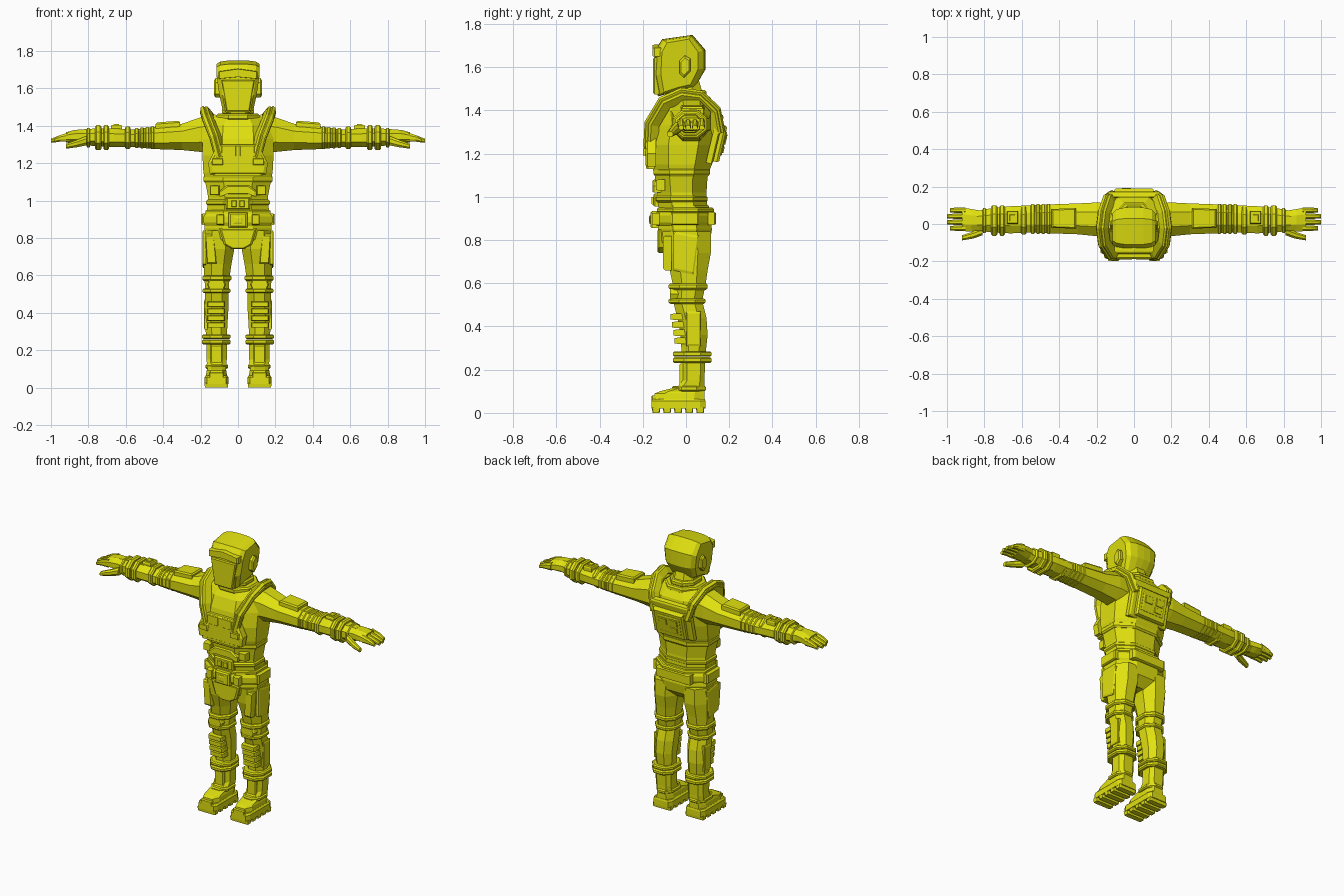
import bpy, bmesh, math
from mathutils import Vector

suit = bpy.data.materials.new("suit yellow")
suit.diffuse_color = (0.75, 0.75, 0.005, 1)


def skin(name, rings, mirror=True):
    """Bridge equal point rings and cap both ends."""
    bm = bmesh.new()
    vs = [[bm.verts.new(p) for p in r] for r in rings]
    n = len(vs[0])
    for a, b in zip(vs, vs[1:]):
        for i in range(n):
            bm.faces.new((a[i], a[(i + 1) % n], b[(i + 1) % n], b[i]))
    bm.faces.new(vs[0])
    bm.faces.new(vs[-1])
    bmesh.ops.recalc_face_normals(bm, faces=bm.faces)
    me = bpy.data.meshes.new(name)
    bm.to_mesh(me)
    bm.free()
    me.materials.append(suit)
    ob = bpy.data.objects.new(name, me)
    bpy.context.collection.objects.link(ob)
    if mirror:
        ob.modifiers.new("mirror", 'MIRROR').use_clip = False
    return ob


def loft(name, rings, axis='z', mirror=True, c=0.28):
    """Rings are (position, u0, u1, v0, v1): chamfered rectangles along an axis."""
    out = []
    for p, u0, u1, v0, v1 in rings:
        a, b = (u1 - u0) * c, (v1 - v0) * c
        uv = [(u0 + a, v0), (u1 - a, v0), (u1, v0 + b), (u1, v1 - b),
              (u1 - a, v1), (u0 + a, v1), (u0, v1 - b), (u0, v0 + b)]
        out.append([(u, v, p) if axis == 'z' else (p, u, v) if axis == 'x' else (u, p, v)
                    for u, v in uv])
    return skin(name, out, mirror)


def band(name, p0, p1, u0, u1, v0, v1, axis='z', mirror=True):
    """Strap ring with bevelled rims."""
    e, d = 0.008, (p1 - p0) * 0.25
    s = (u0 + e, u1 - e, v0 + e, v1 - e)
    f = (u0, u1, v0, v1)
    return loft(name, [(p0, *s), (p0 + d, *f), (p1 - d, *f), (p1, *s)], axis, mirror)


def plate(name, pts, offset, inset=0.88, mirror=True):
    """Polygon raised along an offset with a sloped rim."""
    pts, off = [Vector(p) for p in pts], Vector(offset)
    mid = sum(pts, Vector()) / len(pts)
    top = [mid + (p - mid) * inset + off for p in pts]
    return skin(name, [[p - off for p in pts], [p + off * 0.6 for p in pts], top], mirror)


def front(name, xz, y, depth, mirror=True, inset=0.88):
    return plate(name, [(x, y, z) for x, z in xz], (0, -depth, 0), inset, mirror)


def box(x0, x1, z0, z1):
    return [(x0, z0), (x1, z0), (x1, z1), (x0, z1)]


# Head: side profile skinned across the width, narrowing to the jaw
prof = [(-.13, 1.465), (-.15, 1.56), (-.143, 1.68), (-.11, 1.73), (.03, 1.75),
        (.09, 1.68), (.09, 1.59), (.04, 1.505), (-.04, 1.49)]
rings = []
for x, s in ((-.115, .72), (-.095, .9), (-.05, .985), (0, 1), (.05, .985), (.095, .9), (.115, .72)):
    ring = []
    for y, z in prof:
        y, z = -.03 + (y + .03) * s, 1.61 + (z - 1.61) * (s * .5 + .5)
        ring.append((x * (.68 + .32 * min(1, max(0, (z - 1.465) / .17))), y, z))
    rings.append(ring)
skin("helmet", rings, False)
front("face_shield", [(-.09, 1.645), (-.062, 1.475), (.062, 1.475), (.09, 1.645)], -.138, .014, False, .93)
front("brim", [(-.105, 1.65), (0, 1.66), (.105, 1.65), (.105, 1.69), (0, 1.705), (-.105, 1.69)],
      -.13, .025, False, .93)
plate("ear_guard", [(.108, y, z) for y, z in
      ((-.01, 1.55), (.02, 1.58), (.02, 1.64), (-.005, 1.655), (-.03, 1.63), (-.03, 1.57))], (.02, 0, 0), .75)

# Neck and collar
loft("neck", [(1.4, -.09, .09, -.09, .1), (1.54, -.065, .065, -.08, .06)], mirror=False)
band("collar_upper", 1.46, 1.495, -.085, .085, -.095, .095, mirror=False)
band("collar_lower", 1.43, 1.465, -.115, .115, -.115, .115, mirror=False)

# Torso
loft("torso", [(.94, -.165, .165, -.125, .1), (1.02, -.16, .16, -.135, .095),
               (1.1, -.175, .175, -.145, .1), (1.15, -.185, .185, -.16, .12),
               (1.24, -.19, .19, -.17, .145), (1.33, -.19, .19, -.155, .155),
               (1.40, -.18, .18, -.13, .14), (1.46, -.11, .11, -.09, .1)], mirror=False)
front("chest_plate", [(-.15, 1.14), (.15, 1.14), (.16, 1.2), (.11, 1.3), (-.11, 1.3), (-.16, 1.2)],
      -.163, .025, False, .9)
front("chest_panel", box(.008, .09, 1.235, 1.295), -.18, .01)
front("chest_box", box(.08, .14, 1.19, 1.225), -.18, .018)
front("chest_strip", box(-.13, .13, 1.13, 1.15), -.165, .02, False)
front("chest_knob", [(-.1 + .025 * math.cos(i * math.pi / 4), 1.215 + .025 * math.sin(i * math.pi / 4))
                     for i in range(8)], -.182, .012, False, .7)
front("belly_plate", [(-.1, 1.02), (-.06, 1.035), (.06, 1.035), (.1, 1.02), (.1, 1.05),
                      (.06, 1.08), (-.06, 1.08), (-.1, 1.05)], -.135, .02, False)
front("belly_box", box(-.065, .065, .955, 1.015), -.135, .015, False)
front("belly_button", box(.008, .035, .965, 1.0), -.15, .01)
front("side_clip", box(.1, .15, 1.03, 1.08), -.118, .02)
band("rib_band", 1.095, 1.135, -.185, .185, -.15, .11, mirror=False)
band("waist_band", .975, 1.005, -.17, .17, -.14, .1, mirror=False)

# Shoulder straps running from chest over to the back
path = [(.095, -.165, 1.23), (.125, -.16, 1.34), (.165, -.1, 1.44), (.175, -.02, 1.475),
        (.165, .06, 1.465), (.14, .13, 1.40), (.11, .15, 1.30)]
for nm, w, t in (("shoulder_strap", .026, .022), ("strap_ridge", .013, .032)):
    rings = []
    for i, p in enumerate(path):
        p = Vector(p)
        d = (Vector(path[min(i + 1, 6)]) - Vector(path[max(i - 1, 0)])).normalized()
        up = Vector((p.x * .7, p.y, (p.z - 1.3) * .9))
        up = (up - d * up.dot(d)).normalized()
        s = d.cross(up) * w
        rings.append([p - s - up * .03, p + s - up * .03, p + s + up * t * .6,
                      p + s * .7 + up * t, p - s * .7 + up * t, p - s + up * t * .6])
    skin(nm, rings)

# Back pack with control panels on its sloped face
n = Vector((0, .96, -.25))


def back(name, x0, x1, a, b, lift, depth, mirror=False):
    lo, hi = Vector((0, .125, 1.165)), Vector((0, .165, 1.335))
    pts = [lo.lerp(hi, t) + n * lift + Vector((x, 0, 0)) for x, t in ((x0, a), (x1, a), (x1, b), (x0, b))]
    plate(name, pts, n * depth, .92, mirror)


back("pack", -.105, .105, 0, 1, 0, .028)
back("pack_panel", -.08, .08, .2, .85, .026, .007)
back("pack_display", .01, .065, .5, .75, .032, .006)
back("pack_lower_key", -.06, -.01, .28, .45, .032, .006)
back("pack_dial", -.065, -.015, .52, .78, .032, .006)
back("back_yoke", -.14, .14, -.08, 1.25, -.015, .016)

# Hips, belt and flap
loft("hips", [(.74, -.06, .06, -.07, .06), (.79, -.16, .16, -.12, .11), (.85, -.18, .18, -.13, .12),
              (.96, -.165, .165, -.125, .105)], mirror=False)
band("belt", .865, .93, -.185, .185, -.145, .125, mirror=False)
band("belt_rim", .925, .95, -.175, .175, -.135, .13, mirror=False)
front("buckle", box(-.05, .05, .855, .935), -.145, .02, False, .8)
front("buckle_center", box(-.025, .025, .875, .915), -.163, .008, False, .6)
front("belt_pouch", box(.075, .115, .87, .925), -.14, .018)
front("groin_flap", [(-.1, .85), (-.075, .765), (-.03, .74), (.03, .74), (.075, .765), (.1, .85)],
      -.112, .02, False)
plate("hip_pouch", [(.18, y, z) for y, z in ((-.07, .87), (.06, .87), (.06, .93), (-.07, .93))], (.015, 0, 0))
plate("back_belt_pad", [(x, .12, z) for x, z in box(-.12, .12, .87, .93)], (0, .018, 0), mirror=False)

# Legs
loft("leg", [(.84, .02, .185, -.11, .115), (.74, .02, .188, -.1, .115), (.66, .035, .184, -.075, .1),
             (.59, .045, .18, -.06, .09), (.52, .05, .175, -.06, .075), (.44, .05, .178, -.04, .095),
             (.36, .055, .178, -.025, .1), (.27, .06, .17, -.02, .09)])
for nm, z0, z1, b in (("knee_band_upper", .57, .6, (.035, .19, -.08, .1)),
                      ("knee_band_lower", .505, .53, (.04, .19, -.08, .09)),
                      ("calf_band_upper", .26, .285, (.04, .192, -.06, .118)),
                      ("calf_band_lower", .23, .258, (.04, .192, -.06, .118))):
    band(nm, z0, z1, *b)
front("knee_pad", [(.075, .525), (.155, .525), (.165, .55), (.155, .575), (.075, .575), (.065, .55)], -.055, .02)
for i in range(4):
    z = .32 + i * .037
    front("shin_plate", box(.07, .165, z, z + .028), -.025 - i * .006, .028)
plate("thigh_panel", [(.181, y, z) for y, z in ((-.06, .66), (.035, .64), (.06, .82), (-.06, .84))], (.01, 0, 0))
front("thigh_pocket", [(.115, .66), (.165, .66), (.175, .82), (.13, .82)], -.086, .02)
plate("calf_panel", [(.172, y, z) for y, z in ((0, .31), (.07, .31), (.07, .47), (0, .47))], (.01, 0, 0))

# Boots
loft("boot", [(.06, .058, .172, -.15, .085), (.09, .062, .168, -.145, .085), (.1, .066, .164, -.12, .085),
              (.12, .062, .166, -.04, .085), (.15, .06, .168, -.015, .085), (.25, .06, .17, -.015, .09)], c=.2)
loft("boot_sole", [(.02, .05, .18, -.16, .09), (.055, .05, .18, -.16, .09),
                   (.065, .058, .172, -.153, .087)], c=.1)
for i in range(5):
    y = -.155 + i * .051
    loft("boot_tread", [(0, .055, .177, y, y + .033), (.025, .052, .179, y - .003, y + .036)], c=.08)
front("toe_cap", box(.075, .155, .035, .08), -.15, .01)
front("boot_tongue", box(.085, .145, .12, .23), -.015, .014)
band("ankle_strap", .1, .125, .053, .175, -.065, .093)

# Arms with accordion elbow and cuffs
loft("arm", [(.12, -.08, .11, 1.25, 1.46), (.2, -.065, .115, 1.26, 1.445), (.3, -.055, .11, 1.27, 1.41),
             (.44, -.05, .105, 1.275, 1.395), (.55, -.045, .1, 1.285, 1.38), (.66, -.05, .095, 1.285, 1.385),
             (.76, -.045, .085, 1.29, 1.385), (.84, -.035, .07, 1.3, 1.38)], 'x')
for i in range(4):
    x = .445 + i * .028
    band("elbow_fold", x, x + .024, -.053, .107, 1.275 + i * .002, 1.397 - i * .003, 'x')
for x0, x1, e in ((.575, .605, .002), (.69, .72, .008), (.73, .765, .008), (.79, .81, -.006)):
    band("forearm_cuff", x0, x1, -.055 - e, .092 + e, 1.277 - e, 1.395 + e, 'x')
plate("shoulder_pad", [(.31, -.025, 1.405), (.44, -.02, 1.395), (.44, .08, 1.395), (.31, .085, 1.405)], (0, 0, .022))
plate("forearm_unit", [(.62, 0, 1.385), (.68, 0, 1.385), (.68, .07, 1.385), (.62, .07, 1.385)], (0, 0, .018))
plate("forearm_key", [(.635, .015, 1.4), (.665, .015, 1.4), (.665, .05, 1.4), (.635, .05, 1.4)], (0, 0, .008))

# Hands
loft("palm", [(.81, -.035, .07, 1.305, 1.38), (.87, -.04, .08, 1.305, 1.378), (.92, -.038, .088, 1.31, 1.365)], 'x')
for i in range(4):
    y, t = -.037 + i * .032, (.985, 1.0, 1.0, .985)[i]
    loft("finger", [(.9, y, y + .029, 1.315, 1.365), (.95, y, y + .029, 1.315, 1.35),
                    (t, y + .003, y + .026, 1.31, 1.33)], 'x')
loft("thumb", [(.81, -.06, -.02, 1.295, 1.345), (.86, -.078, -.04, 1.285, 1.325),
               (.92, -.088, -.06, 1.277, 1.303)], 'x')
